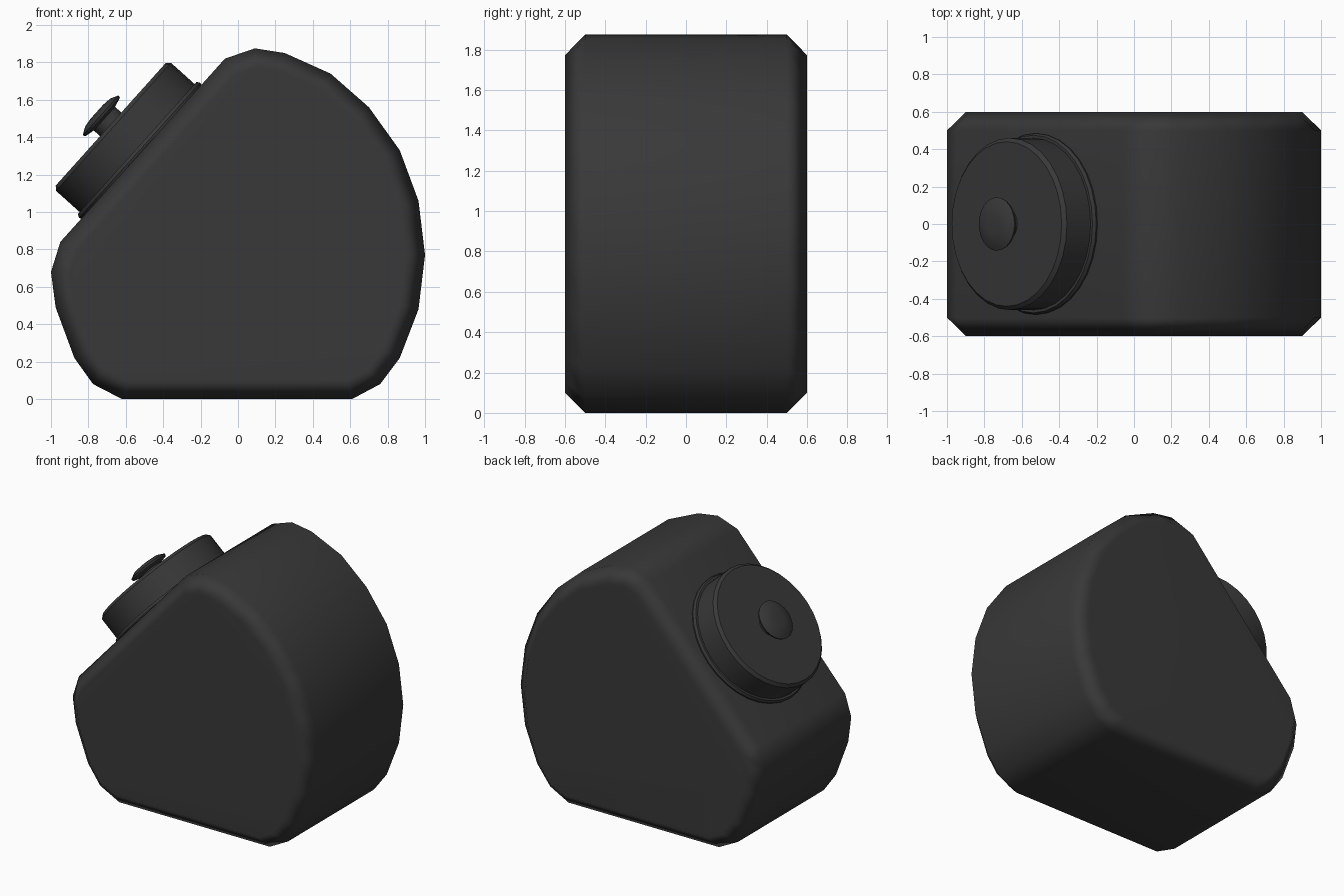
import bpy, bmesh, math
from mathutils import Matrix, Vector

if "Cube" in bpy.data.objects:
    bpy.data.objects.remove(bpy.data.objects["Cube"])

dark = bpy.data.materials.new("dark_plastic")
dark.diffuse_color = (0.04, 0.04, 0.04, 1)
dark.use_nodes = True
dark.node_tree.nodes["Principled BSDF"].inputs["Base Color"].default_value = dark.diffuse_color


def make_object(name, bm):
    bmesh.ops.recalc_face_normals(bm, faces=bm.faces)
    mesh = bpy.data.meshes.new(name)
    bm.to_mesh(mesh)
    bm.free()
    mesh.materials.append(dark)
    obj = bpy.data.objects.new(name, mesh)
    bpy.context.collection.objects.link(obj)
    return obj


# Housing: side profile extruded across the depth, chamfered around both caps
HALF = 0.6
profile = [(-0.62, 0), (0.61, 0), (0.76, 0.08), (0.865, 0.22), (0.965, 0.48),
           (1.0, 0.77), (0.965, 1.06), (0.865, 1.33), (0.70, 1.56), (0.495, 1.74),
           (0.25, 1.85), (0.09, 1.875), (-0.07, 1.82), (-0.95, 0.84),
           (-1.0, 0.68), (-0.975, 0.49), (-0.875, 0.22), (-0.775, 0.08)]
bm = bmesh.new()
cap = bm.faces.new([bm.verts.new((x, -HALF, z)) for x, z in profile])
ext = bmesh.ops.extrude_face_region(bm, geom=[cap], use_keep_orig=True)
bmesh.ops.translate(bm, vec=(0, 2 * HALF, 0),
                    verts=[g for g in ext["geom"] if isinstance(g, bmesh.types.BMVert)])
bmesh.ops.recalc_face_normals(bm, faces=bm.faces)
rims = [e for e in bm.edges if abs(e.verts[0].co.y - e.verts[1].co.y) < 1e-4]
bmesh.ops.bevel(bm, geom=rims, offset=0.1, offset_type='OFFSET', segments=1,
                profile=0.5, affect='EDGES')
for f in bm.faces:
    f.smooth = True
housing = make_object("housing", bm)
housing.modifiers.new("weighted_normals", 'WEIGHTED_NORMAL').keep_sharp = True

# Dial parts: lathed profiles (radius, height) standing on the sloping face
slope = Vector((0.88, 0, 0.98)).normalized()
normal = Vector((-slope.z, 0, slope.x))
side = normal.cross(slope)
center = Vector((-0.517, 0, 1.322))
place = Matrix((slope, side, normal)).transposed().to_4x4()
place.translation = center


def lathe(name, points, sides):
    bm = bmesh.new()
    rings = []
    for r, h in points:
        rings.append([bm.verts.new((r * math.cos(2 * math.pi * i / sides),
                                    r * math.sin(2 * math.pi * i / sides), h))
                      for i in range(sides)])
    for a, b in zip(rings, rings[1:]):
        for i in range(sides):
            j = (i + 1) % sides
            bm.faces.new((a[i], a[j], b[j], b[i]))
    bm.faces.new(rings[0])
    bm.faces.new(rings[-1])
    obj = make_object(name, bm)
    obj.matrix_world = place
    bpy.ops.object.select_all(action='DESELECT')
    obj.select_set(True)
    bpy.context.view_layer.objects.active = obj
    bpy.ops.object.shade_smooth_by_angle(angle=math.radians(40))
    return obj


lathe("dial_flange", [(0.475, -0.03), (0.485, 0.012), (0.475, 0.03)], 32)
lathe("dial", [(0.46, 0.0), (0.46, 0.2), (0.44, 0.22)], 32)
lathe("button_stem", [(0.085, 0.2), (0.085, 0.28)], 24)
lathe("button_cap", [(0.085, 0.265), (0.138, 0.278), (0.143, 0.292),
                     (0.1, 0.314), (0.05, 0.32)], 24)
